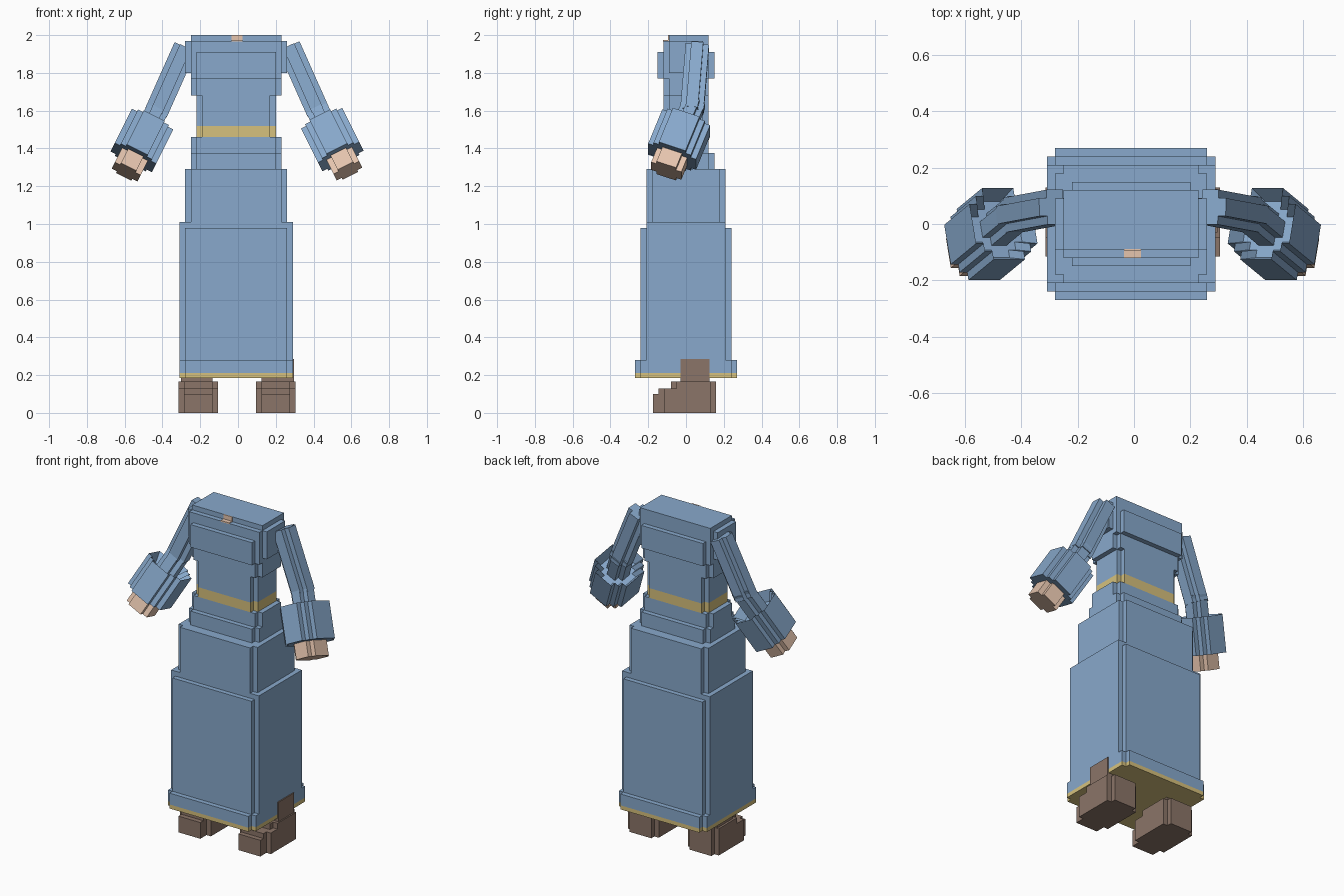
import bpy, bmesh
from mathutils import Vector, Matrix

old = bpy.data.objects.get("Cube")
if old:
    bpy.data.objects.remove(old, do_unlink=True)


def material(name, rgb):
    lin = [(c / 255 / 12.92 if c < 11 else ((c / 255 + 0.055) / 1.055) ** 2.4) for c in rgb]
    m = bpy.data.materials.new(name)
    m.use_nodes = True
    m.diffuse_color = (*lin, 1)
    m.node_tree.nodes["Principled BSDF"].inputs["Base Color"].default_value = (*lin, 1)
    return m


BLUE = material("robe blue", (136, 169, 204))
GOLD = material("trim gold", (214, 193, 125))
SKIN = material("skin", (230, 197, 174))
BROWN = material("boot brown", (139, 117, 104))
STEP = 0.03


def prism(name, mat, xs, ys, zs, steps=1, frame=None, hollow=False):
    """Box whose upright corners are cut into square steps."""
    (x0, x1), (y0, y1) = xs, ys
    outline = []
    for cx, cy, sx, sy in ((x0, y0, 1, 1), (x1, y0, -1, 1), (x1, y1, -1, -1), (x0, y1, 1, -1)):
        corner = []
        for i in range(steps + 1):
            corner.append((cx + sx * i * STEP, cy + sy * (steps - i) * STEP))
            if i < steps:
                corner.append((cx + sx * (i + 1) * STEP, cy + sy * (steps - i) * STEP))
        if sx * sy < 0:
            corner.reverse()
        outline += corner
    bm = bmesh.new()
    base = bm.faces.new([bm.verts.new((x, y, zs[0])) for x, y in outline])
    ext = bmesh.ops.extrude_face_region(bm, geom=[base])
    top = [g for g in ext["geom"] if isinstance(g, bmesh.types.BMVert)]
    bmesh.ops.translate(bm, verts=top, vec=(0, 0, zs[1] - zs[0]))
    bmesh.ops.recalc_face_normals(bm, faces=bm.faces)
    if hollow:
        bm.normal_update()
        cap = min(bm.faces, key=lambda f: f.calc_center_median().z)
        bmesh.ops.inset_individual(bm, faces=[cap], thickness=0.04, depth=-0.06)
    if frame:
        bmesh.ops.transform(bm, matrix=frame, verts=bm.verts)
        bmesh.ops.recalc_face_normals(bm, faces=bm.faces)
    me = bpy.data.meshes.new(name)
    bm.to_mesh(me)
    bm.free()
    me.materials.append(mat)
    ob = bpy.data.objects.new(name, me)
    bpy.context.collection.objects.link(ob)
    return ob


def around(half, mid=0.0):
    return (mid - half, mid + half)


# Robe and torso, stacked from the hem up: half width, half depth, heights
MID = -0.01
for name, mat, hx, hy, z0, z1, steps in (
    ("hem_trim", GOLD, 0.30, 0.27, 0.185, 0.21, 1),
    ("hem_flare", BLUE, 0.30, 0.27, 0.21, 0.28, 1),
    ("skirt", BLUE, 0.30, 0.24, 0.28, 0.98, 1),
    ("skirt_rim", BLUE, 0.30, 0.21, 0.98, 1.01, 0),
    ("upper_skirt", BLUE, 0.27, 0.21, 0.98, 1.29, 1),
    ("hips", BLUE, 0.24, 0.12, 1.29, 1.46, 1),
    ("hip_band", BLUE, 0.24, 0.15, 1.29, 1.375, 1),
    ("belt", GOLD, 0.21, 0.12, 1.46, 1.52, 1),
    ("waist", BLUE, 0.21, 0.12, 1.52, 1.68, 1),
    ("ribs", BLUE, 0.24, 0.12, 1.68, 1.97, 1),
    ("chest", BLUE, 0.24, 0.15, 1.77, 1.91, 1),
    ("shoulders", BLUE, 0.27, 0.12, 1.80, 1.97, 1),
):
    prism(name, mat, around(hx, MID), around(hy), (z0, z1), steps)
prism("collar", BLUE, around(0.24, MID), (-0.09, 0.12), (1.97, 2.0), 0)

# Skin showing at the neckline
prism("neck_front", SKIN, around(0.03, -0.005), (-0.094, -0.088), (1.97, 2.001), 0)
prism("neck_ledge", SKIN, around(0.03, -0.005), (-0.121, -0.09), (1.966, 1.974), 0)


def limb_frame(start, end):
    """Frame at start whose z runs to end and whose x stays across the front."""
    z = (end - start).normalized()
    x = Vector((-z.z, 0, z.x)).normalized()
    y = z.cross(x)
    rot = Matrix((x, y, z)).transposed().to_4x4()
    return Matrix.Translation(start) @ rot


for label, side in (("left", 1), ("right", -1)):
    # Sleeved arms bent forward at the elbow, with wide cuffs
    def point(x, y, z):
        return Vector((side * x - 0.005, y, z - (0.005 if side < 0 else 0)))

    shoulder = point(0.275, 0.06, 1.94)
    elbow = point(0.42, 0.033, 1.615)
    cuff = point(0.505, -0.037, 1.445)
    upper = limb_frame(shoulder, elbow)
    fore = limb_frame(cuff, cuff + (cuff - elbow))
    bend = (cuff - elbow).length
    prism(label + "_upper_arm", BLUE, around(0.062), around(0.062),
          (0, (elbow - shoulder).length + 0.02), 1, upper)
    prism(label + "_forearm", BLUE, around(0.06), around(0.06), (-bend - 0.03, 0), 1, fore)
    prism(label + "_cuff", BLUE, around(0.122), around(0.135), (-0.11, 0.105), 2, fore, hollow=True)
    prism(label + "_hand", SKIN, around(0.076), around(0.085), (0.05, 0.195), 1, fore)

    # Boots with stepped toes, and the leg going up into the robe
    foot = side * 0.205 - 0.005
    prism(label + "_boot_sole", BROWN, around(0.105, foot), (-0.145, 0.16), (0, 0.13), 1)
    prism(label + "_boot_toe", BROWN, around(0.075, foot), (-0.175, -0.14), (0, 0.10), 0)
    prism(label + "_boot_instep", BROWN, around(0.105, foot), (-0.08, 0.16), (0.13, 0.165), 1)
    out = 0.297 if side > 0 else -0.302
    inner = foot - side * 0.075
    prism(label + "_leg", BROWN, (min(out, inner), max(out, inner)), (-0.03, 0.125), (0.165, 0.285), 0)
